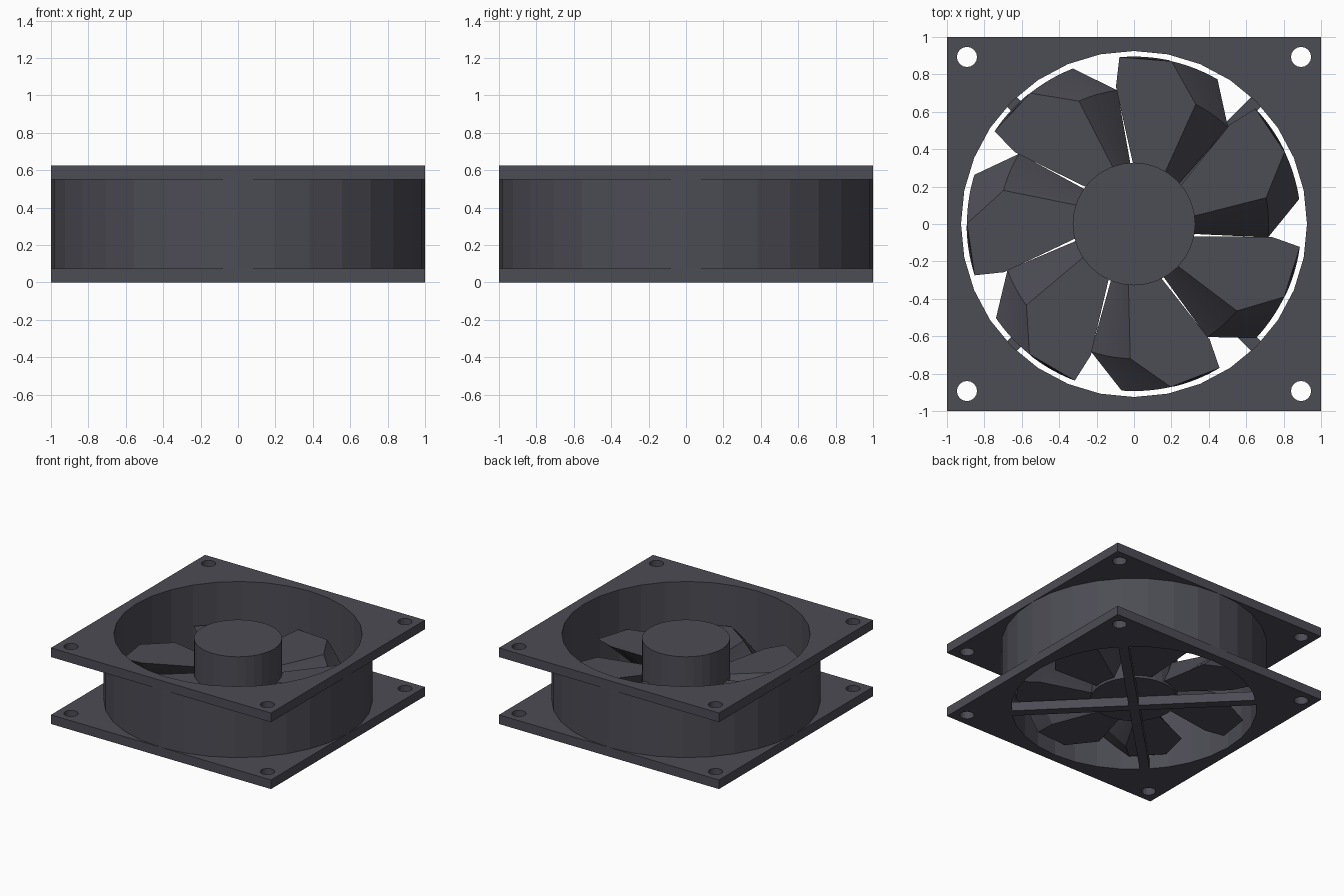
import bpy, bmesh, math
from mathutils import Matrix, Vector

cube = bpy.data.objects.get("Cube")
if cube:
    bpy.data.objects.remove(cube, do_unlink=True)

HEIGHT, PLATE, BORE, HUB = 0.625, 0.075, 0.925, 0.328
BLADES, SIDES = 7, 32

plastic = bpy.data.materials.new("dark_grey_plastic")
plastic.use_nodes = True
colour = (0.073, 0.072, 0.09, 1)
plastic.diffuse_color = colour
plastic.node_tree.nodes["Principled BSDF"].inputs["Base Color"].default_value = colour


def finish(name, bm):
    bmesh.ops.recalc_face_normals(bm, faces=bm.faces)
    mesh = bpy.data.meshes.new(name)
    bm.to_mesh(mesh)
    bm.free()
    mesh.materials.append(plastic)
    obj = bpy.data.objects.new(name, mesh)
    bpy.context.collection.objects.link(obj)


def polar(radius, degrees, z=0):
    a = math.radians(degrees)
    return Vector((radius * math.cos(a), radius * math.sin(a), z))


def circle(radius, sides, centre=(0, 0, 0)):
    return [Vector(centre) + polar(radius, 360 * i / sides) for i in range(sides)]


def bridge(bm, low, high):
    """Join two closed rings with side faces."""
    for i in range(len(low)):
        j = (i + 1) % len(low)
        bm.faces.new((low[i], low[j], high[j], high[i]))


def extruded(name, outlines, bottom, top):
    """Fill an outline with holes and raise it into a solid."""
    bm = bmesh.new()
    for points in outlines:
        verts = [bm.verts.new((p[0], p[1], bottom)) for p in points]
        for a, b in zip(verts, verts[1:] + verts[:1]):
            bm.edges.new((a, b))
    bmesh.ops.triangle_fill(bm, edges=bm.edges[:], use_beauty=True, normal=(0, 0, 1))
    result = bmesh.ops.extrude_face_region(bm, geom=bm.faces[:], use_keep_orig=True)
    raised = [v for v in result["geom"] if isinstance(v, bmesh.types.BMVert)]
    bmesh.ops.translate(bm, verts=raised, vec=(0, 0, top - bottom))
    finish(name, bm)


# Mounting plates with a bore and four screw holes
corners = [(-1, -1), (1, -1), (1, 1), (-1, 1)]
plate = [corners, circle(BORE, SIDES)]
plate += [circle(0.054, 16, (x * 0.893, y * 0.893, 0)) for x, y in corners]
extruded("bottom_plate", plate, 0, PLATE)
extruded("top_plate", plate, HEIGHT - PLATE, HEIGHT)

# Round duct between the plates
duct = bmesh.new()
rings = []
for radius, z in ((1, PLATE), (1, HEIGHT - PLATE), (BORE, HEIGHT - PLATE), (BORE, PLATE)):
    rings.append([duct.verts.new((p.x, p.y, z)) for p in circle(radius, SIDES)])
for low, high in zip(rings, rings[1:] + rings[:1]):
    bridge(duct, low, high)
finish("duct_wall", duct)

# Hub and diagonal support struts
extruded("hub", [circle(HUB, SIDES)], PLATE, 0.59)
for name, angle in (("strut_a", 45), ("strut_b", 135)):
    turn = Matrix.Rotation(math.radians(angle), 3, "Z")
    outline = [turn @ Vector((x * 0.94, y * 0.0375, 0)) for x, y in corners]
    extruded(name, [outline], 0, PLATE)

# Blade outline (radius, angle), swept upward with a twist
BLADE = [(0.31, 90.5), (0.74, 97.5), (0.895, 95), (0.893, 77), (0.72, 62.7), (0.31, 58.7)]
BLADE_LOW, BLADE_TOP, TWIST, SLICES = 0.095, 0.3, 17, 16


def blade(name, turn):
    bm = bmesh.new()
    layers = []
    for s in range(SLICES + 1):
        t = s / SLICES
        z = BLADE_LOW + (BLADE_TOP - BLADE_LOW) * t
        spin = turn - TWIST * (1 - t)
        layers.append([bm.verts.new(polar(r, a + spin, z)) for r, a in BLADE])
    for low, high in zip(layers, layers[1:]):
        bridge(bm, low, high)
    bm.faces.new(layers[0])
    bm.faces.new(layers[-1])
    finish(name, bm)


for n in range(BLADES):
    blade(f"blade_{n + 1}", -360 * n / BLADES)
